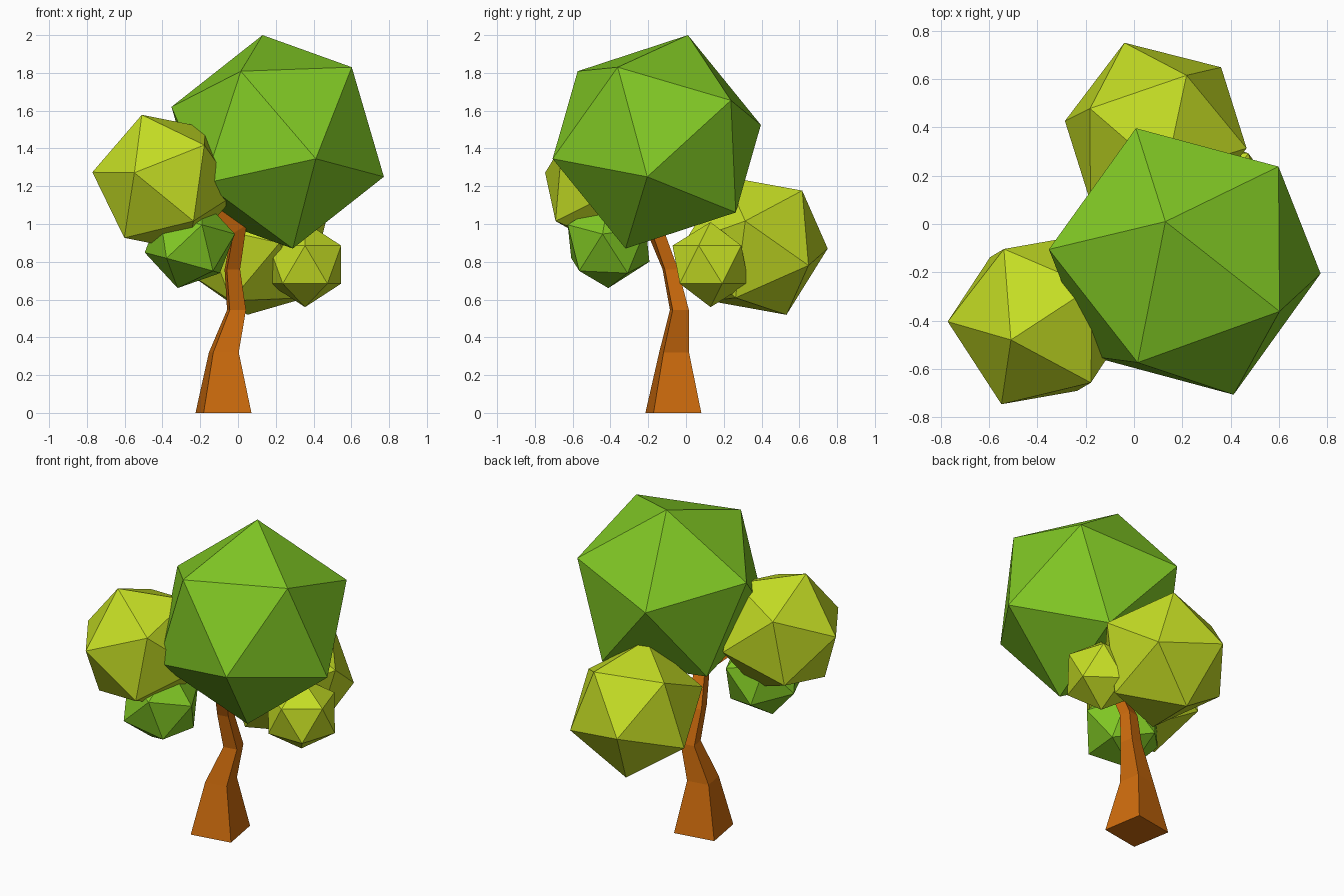
import bpy, bmesh
from mathutils import Vector, Matrix

if "Cube" in bpy.data.objects:
    bpy.data.objects.remove(bpy.data.objects["Cube"])


def material(name, rgb):
    m = bpy.data.materials.new(name)
    m.diffuse_color = (*rgb, 1)
    m.use_nodes = True
    m.node_tree.nodes["Principled BSDF"].inputs["Base Color"].default_value = m.diffuse_color
    return m


GREEN = material("leaf green", (0.22, 0.58, 0.018))
YELLOW = material("leaf yellow", (0.56, 0.73, 0.018))
BARK = material("orange bark", (0.62, 0.15, 0.004))


def add_object(name, bm, mat):
    bmesh.ops.recalc_face_normals(bm, faces=bm.faces)
    mesh = bpy.data.meshes.new(name)
    bm.to_mesh(mesh)
    bm.free()
    mesh.materials.append(mat)
    ob = bpy.data.objects.new(name, mesh)
    bpy.context.collection.objects.link(ob)
    return ob


def frame(a, b):
    """Orthonormal frame with z along a and x towards b."""
    z = Vector(a).normalized()
    y = z.cross(Vector(b)).normalized()
    return Matrix((y.cross(z), y, z)).transposed()


def foliage(name, centre, radius, corner, neighbour, mat):
    """Icosahedron turned so two adjacent corners point in given directions."""
    bm = bmesh.new()
    bmesh.ops.create_icosphere(bm, subdivisions=1, radius=radius)
    bm.verts.ensure_lookup_table()
    v = bm.verts[0]
    n = v.link_edges[0].other_vert(v)
    turn = frame(corner, neighbour) @ frame(v.co, n.co).transposed()
    bmesh.ops.transform(bm, verts=bm.verts,
                        matrix=Matrix.Translation(centre) @ turn.to_4x4())
    return add_object(name, bm, mat)


# Leaf clumps
foliage("crown", (0.21, -0.155, 1.435), 0.594,
        (-0.08, 0.165, 0.565), (0.39, -0.205, 0.395), GREEN)
foliage("left_clump", (-0.387, -0.397, 1.219), 0.388,
        (-0.123, -0.083, 0.361), (-0.163, -0.353, 0.051), YELLOW)
foliage("back_clump", (0.09, 0.37, 0.885), 0.402,
        (-0.13, 0.38, -0.015), (-0.04, 0.16, -0.365), YELLOW)
foliage("small_right_clump", (0.355, 0.13, 0.785), 0.225,
        (0, 0, 1), (0, -1, 0.5), YELLOW)
foliage("small_left_clump", (-0.255, -0.41, 0.898), 0.246,
        (-0.125, -0.2, -0.08), (0.07, -0.21, 0.102), GREEN)

# Trunk: slightly turned square section swept up a crooked path
# each ring: centre x, y, z, half width, lean of the ring towards -x
RINGS = [
    (-0.077, -0.067, 0.00, 0.148, 0.0),
    (-0.075, -0.063, 0.32, 0.079, 0.0),
    (-0.008, -0.035, 0.545, 0.050, 0.0),
    (-0.030, -0.083, 0.76, 0.041, 0.0),
    (0.005, -0.165, 0.97, 0.040, 0.6),
    (-0.170, -0.250, 1.13, 0.032, 0.9),
]
SQUARE = [(-0.71, -1), (1, -0.71), (0.71, 1), (-1, 0.71)]

bm = bmesh.new()
rings = [[bm.verts.new((x + w * u, y + w * v, z + lean * w * u)) for u, v in SQUARE]
         for x, y, z, w, lean in RINGS]
for low, high in zip(rings, rings[1:]):
    for i in range(4):
        j = (i + 1) % 4
        bm.faces.new((low[i], low[j], high[j], high[i]))
bm.faces.new(rings[0][::-1])
bm.faces.new(rings[-1])
add_object("trunk", bm, BARK)
